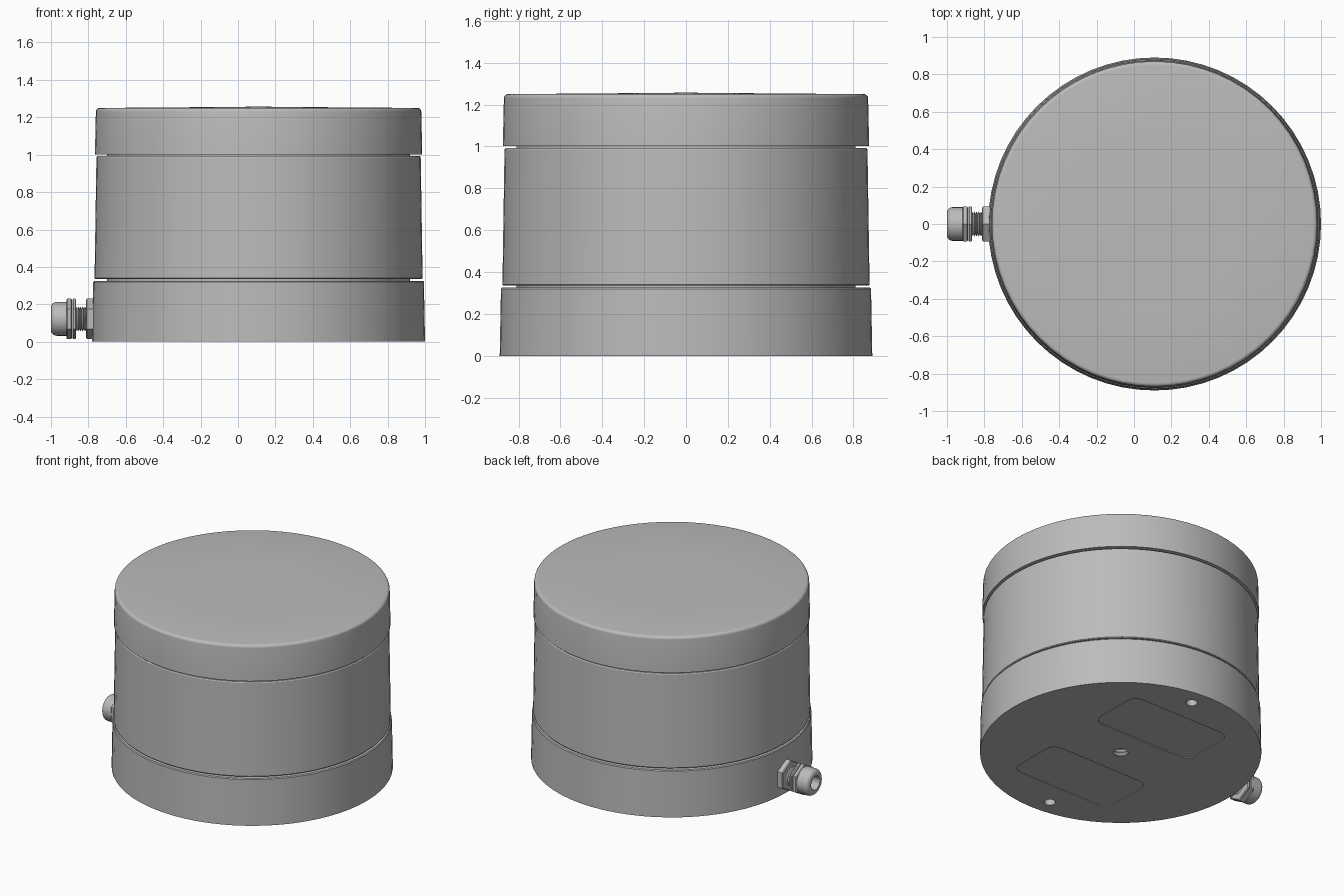
import bpy, bmesh, math
from mathutils import Matrix, Vector

if "Cube" in bpy.data.objects:
    bpy.data.objects.remove(bpy.data.objects["Cube"])

CX = 0.11          # axis of the round housing
GZ = 0.122         # height of the cable gland axis


def material(name, v):
    m = bpy.data.materials.new(name)
    m.diffuse_color = (v, v, v, 1)
    m.use_nodes = True
    m.node_tree.nodes["Principled BSDF"].inputs["Base Color"].default_value = m.diffuse_color
    return m


GREY = material("housing grey", 0.5)


def finish(bm, name, angle=30):
    bmesh.ops.recalc_face_normals(bm, faces=bm.faces)
    me = bpy.data.meshes.new(name)
    bm.to_mesh(me)
    bm.free()
    ob = bpy.data.objects.new(name, me)
    bpy.context.collection.objects.link(ob)
    me.materials.append(GREY)
    smooth(ob, angle)
    return ob


def smooth(ob, angle=30):
    bpy.ops.object.select_all(action='DESELECT')
    ob.select_set(True)
    bpy.context.view_layer.objects.active = ob
    bpy.ops.object.shade_smooth_by_angle(angle=math.radians(angle))


def lathe(name, profile, seg=64, mat=Matrix(), phase=0.0):
    """Revolve (radius, height) points about z; r = 0 closes to a point."""
    bm = bmesh.new()
    rings = []
    for r, h in profile:
        n = 1 if r == 0 else seg
        rings.append([bm.verts.new(mat @ Vector((
            r * math.cos(phase + 2 * math.pi * i / seg),
            r * math.sin(phase + 2 * math.pi * i / seg), h))) for i in range(n)])
    for a, b in zip(rings, rings[1:]):
        for i in range(seg):
            j = (i + 1) % seg
            quad = [a[i % len(a)], a[j % len(a)], b[j % len(b)], b[i % len(b)]]
            bm.faces.new(list(dict.fromkeys(quad)))
    return finish(bm, name)


def cut(ob, cutter):
    mod = ob.modifiers.new("cut", 'BOOLEAN')
    mod.operation, mod.solver, mod.object = 'DIFFERENCE', 'EXACT', cutter
    bpy.context.view_layer.objects.active = ob
    bpy.ops.object.modifier_apply(modifier=mod.name)
    bpy.data.objects.remove(cutter)


def rounded_pocket(x0, x1, y0, y1, rad, depth):
    """Rounded rectangular cutter through the underside."""
    bm = bmesh.new()
    pts = []
    corners = [(x1 - rad, y1 - rad), (x0 + rad, y1 - rad),
               (x0 + rad, y0 + rad), (x1 - rad, y0 + rad)]
    for k, (x, y) in enumerate(corners):
        for s in range(7):
            a = math.pi / 2 * (k + s / 6)
            pts.append(bm.verts.new((x + rad * math.cos(a), y + rad * math.sin(a), -0.05)))
    f = bm.faces.new(pts)
    ext = bmesh.ops.extrude_face_region(bm, geom=[f])
    top = [v for v in ext["geom"] if isinstance(v, bmesh.types.BMVert)]
    bmesh.ops.translate(bm, verts=top, vec=(0, 0, 0.05 + depth))
    return finish(bm, "pocket_cutter")


at = Matrix.Translation((CX, 0, 0))

# Housing: base, middle drum, lid, and a core that shows in the two grooves
base = lathe("base", [(0, 0), (0.89, 0), (0.884, 0.32), (0.879, 0.326), (0, 0.326)], mat=at)
lathe("middle_drum", [(0, 0.335), (0.873, 0.335), (0.877, 0.34), (0.867, 0.986),
                      (0.863, 0.992), (0, 0.992)], mat=at)
fillet = [(0.85 + 0.02 * math.cos(a), 1.23 + 0.02 * math.sin(a))
          for a in (math.pi / 2 * i / 5 for i in range(6))]
lathe("lid", [(0, 1.002), (0.875, 1.002)] + fillet + [(0.45, 1.253), (0, 1.257)], mat=at)
lathe("groove_core", [(0, 0.31), (0.81, 0.31), (0.81, 1.02), (0, 1.02)], mat=at)

# Underside: two shallow pockets, two mounting holes, threaded centre hole
for s in (-1, 1):
    ys = sorted((0.2 * s, 0.6 * s))
    cut(base, rounded_pocket(CX - 0.39, CX + 0.39, ys[0], ys[1], 0.07, 0.005))
    hole = Matrix.Translation((CX + 0.06 * s, 0.77 * s, 0))
    cut(base, lathe("hole_cutter", [(0, -0.05), (0.036, -0.05), (0.036, 0.1), (0, 0.12)], 24, hole))
thread = [(0.057 if i % 2 else 0.047, 0.012 * i) for i in range(13)]
cut(base, lathe("thread_cutter", [(0, -0.05), (0.057, -0.05)] + thread + [(0, 0.16)], 24, at))
smooth(base)

# Cable gland, pointing along -x (profile height = distance out from x = 0)
gland = Matrix.Translation((0, 0, GZ)) @ Matrix.Rotation(-math.pi / 2, 4, 'Y')


def hex_nut(name, h0, h1, r=0.108):
    lathe(name, [(0, h0), (r - 0.006, h0), (r, h0 + 0.005), (r, h1 - 0.005),
                 (r - 0.006, h1), (0, h1)], 6, gland)


hex_nut("gland_lock_nut", 0.74, 0.812)
hex_nut("gland_body_hex", 0.865, 0.885)
hex_nut("gland_cap_hex", 0.888, 0.917)
ridges = [(0.066 if i % 2 else 0.056, 0.80 + 0.006 * i) for i in range(13)]
lathe("gland_thread", [(0, 0.79)] + ridges + [(0, 0.88)], 32, gland)
dome = [(0.06 + 0.03 * math.cos(a), 0.97 + 0.03 * math.sin(a))
        for a in (math.pi / 2 * i / 6 for i in range(7))]
lathe("gland_dome", [(0, 0.90), (0.09, 0.90)] + dome +
      [(0.048, 1.0), (0.045, 0.995), (0.045, 0.92), (0, 0.92)], 32, gland)
